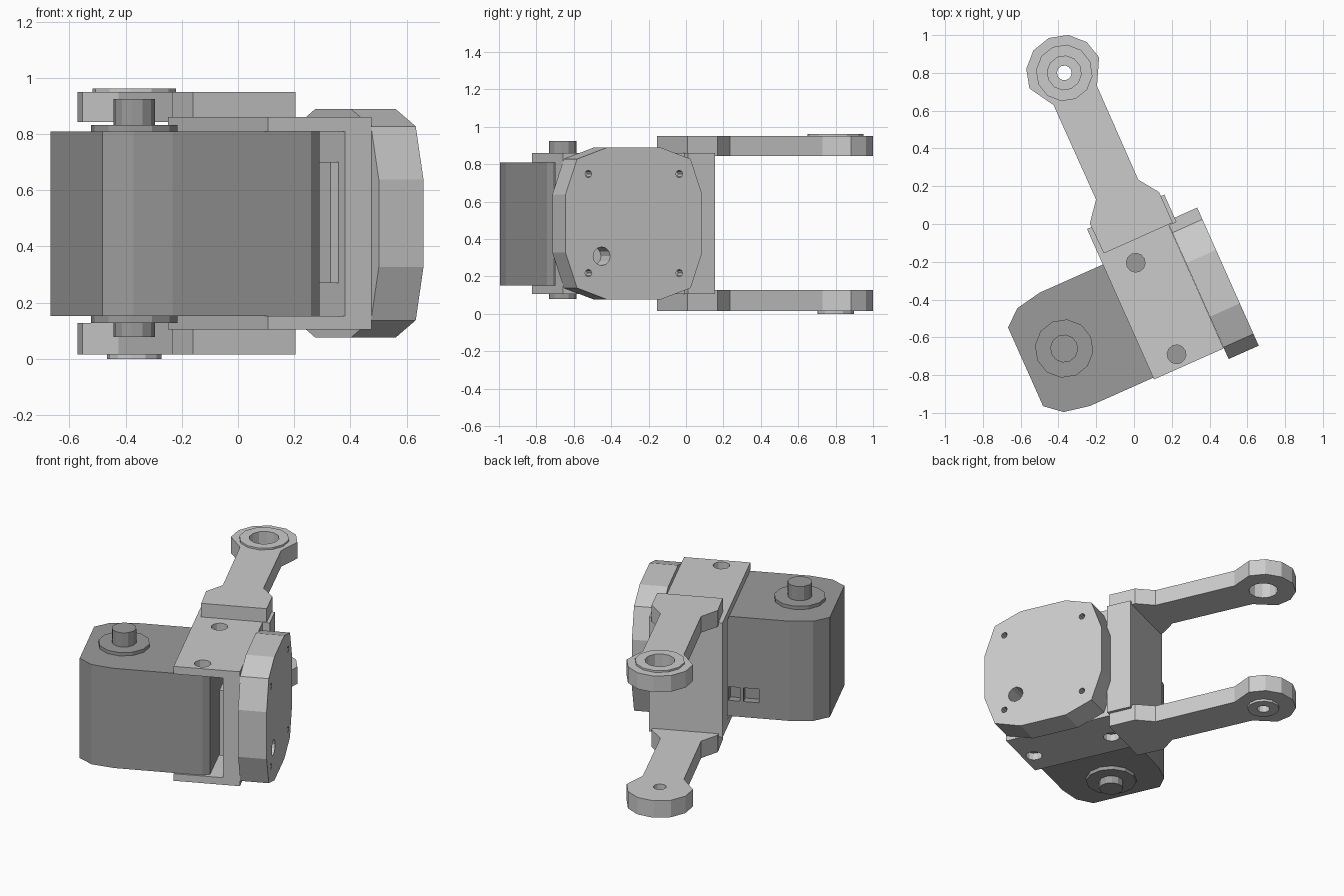
import bpy, bmesh
from math import sin, cos, tau, radians

if "Cube" in bpy.data.objects:
    bpy.data.objects.remove(bpy.data.objects["Cube"])

TURN = radians(24)      # whole mechanism is turned about z
ZC = 0.4825             # mid height
VC = -0.457             # motor centre line


def prism(name, pts, lo, hi, axis='z'):
    """Extrude a closed 2D profile from lo to hi along an axis."""
    place = {'z': lambda a, b, h: (a, b, h),
             'x': lambda a, b, h: (h, a, b),
             'y': lambda a, b, h: (a, h, b)}[axis]
    bm = bmesh.new()
    rings = [[bm.verts.new(place(a, b, h)) for a, b in pts] for h in (lo, hi)]
    n = len(pts)
    bm.faces.new(rings[0])
    bm.faces.new(rings[1])
    for i in range(n):
        j = (i + 1) % n
        bm.faces.new((rings[0][i], rings[0][j], rings[1][j], rings[1][i]))
    bmesh.ops.recalc_face_normals(bm, faces=bm.faces)
    me = bpy.data.meshes.new(name)
    bm.to_mesh(me)
    bm.free()
    ob = bpy.data.objects.new(name, me)
    ob.rotation_euler.z = TURN
    bpy.context.collection.objects.link(ob)
    return ob


def circle(a, b, r, n=12):
    return [(a + r * cos(tau * i / n), b + r * sin(tau * i / n)) for i in range(n)]


def rect(a0, a1, b0, b1):
    return [(a0, b0), (a1, b0), (a1, b1), (a0, b1)]


def cut(ob, cutters):
    bpy.context.view_layer.objects.active = ob
    for c in cutters:
        m = ob.modifiers.new("cut", 'BOOLEAN')
        m.operation = 'DIFFERENCE'
        m.solver = 'EXACT'
        m.object = c
        bpy.context.view_layer.update()
        bpy.ops.object.modifier_apply(modifier=m.name)
        bpy.data.objects.remove(c)


dark = bpy.data.materials.new("dark_grey")
dark.diffuse_color = (0.33, 0.33, 0.33, 1)
dark.use_nodes = True
dark.node_tree.nodes["Principled BSDF"].inputs["Base Color"].default_value = dark.diffuse_color

# Motor body with rounded outer end and small chamfers inside
half = [(-0.022, 0.305), (-0.065, 0.328), (-0.605, 0.328), (-0.745, 0.301), (-0.832, 0.228)]
outline = [(u, VC + w) for u, w in half] + [(u, VC - w) for u, w in reversed(half)]
motor = prism("motor_body", outline, 0.152, 0.81)
cut(motor, [prism("slot", rect(u0, u1, 0.255, 0.345), -0.18, -0.1, 'y')
            for u0, u1 in ((-0.42, -0.325), (-0.305, -0.235))])
motor_parts = [motor]

# Output discs and shafts, top and bottom
for side, z0, z1, z2 in (("top", 0.80, 0.832, 0.925), ("bottom", 0.16, 0.128, 0.078)):
    motor_parts.append(prism(side + "_disc", circle(-0.606, -0.452, 0.155), z0, z1))
    motor_parts.append(prism(side + "_shaft", circle(-0.606, -0.452, 0.074), z0, z2))
for ob in motor_parts:
    ob.data.materials.append(dark)

# C-shaped bracket around the motor, with screw holes
c_profile = [(-0.238, 0.86), (0.166, 0.86), (0.166, 0.105), (-0.238, 0.105),
             (-0.238, 0.152), (0.062, 0.152), (0.062, 0.81), (-0.238, 0.81)]
bracket = prism("bracket", c_profile, -0.795, -0.082, 'y')
cut(bracket, [prism("hole", circle(-0.075, v, 0.05), z0, z1)
              for v in (-0.191, -0.722) for z0, z1 in ((0.05, 0.156), (0.806, 0.9))])
prism("bracket_pad", rect(-0.74, -0.174, 0.27, 0.70), 0.03, 0.064, 'x')

# Cross plate joining bracket and arms
prism("cross_plate", rect(-0.238, 0.21, 0.105, 0.86), -0.082, 0.077, 'y')

# Fork arms
AX, AY = -0.012, 0.881
head = [(AX + 0.202 * cos(tau * i / 12), AY + 0.202 * sin(tau * i / 12)) for i in range(7)]
arm = ([(0.19, -0.077), (0.19, 0.10), (0.116, 0.205), (0.118, 0.747)] + head +
       [(-0.133, 0.748), (-0.131, 0.20), (-0.213, 0.097), (-0.209, -0.077)])
for side, z0, z1, boss_r, b0, b1, hole_r in (
        ("upper", 0.843, 0.95, 0.15, 0.95, 0.962, 0.09),
        ("lower", 0.015, 0.127, 0.098, 0.0, 0.015, 0.039)):
    for ob in (prism(side + "_arm", arm, z0, z1),
               prism(side + "_arm_boss", circle(AX, AY, boss_r), b0, b1)):
        cut(ob, [prism("bore", circle(AX, AY, hole_r), -0.1, 1.1)])

# End housing: octagonal block with screw holes and a cable hole
quarter = [(0.40, 0.155), (0.332, 0.345), (0.155, 0.407)]
shape = []
for sv, sz in ((1, 1), (-1, 1), (-1, -1), (1, -1)):
    q = quarter if sv * sz > 0 else quarter[::-1]
    shape += [(VC + sv * a, ZC + sz * b) for a, b in q]
housing = prism("end_housing", shape, 0.167, 0.341, 'x')
cut(housing, [prism("screw", circle(VC + sv * 0.266, ZC + sz * 0.265, 0.02, 8), 0.28, 0.4, 'x')
              for sv in (-1, 1) for sz in (-1, 1)]
    + [prism("cable", circle(-0.645, 0.308, 0.05), 0.22, 0.4, 'x')])
